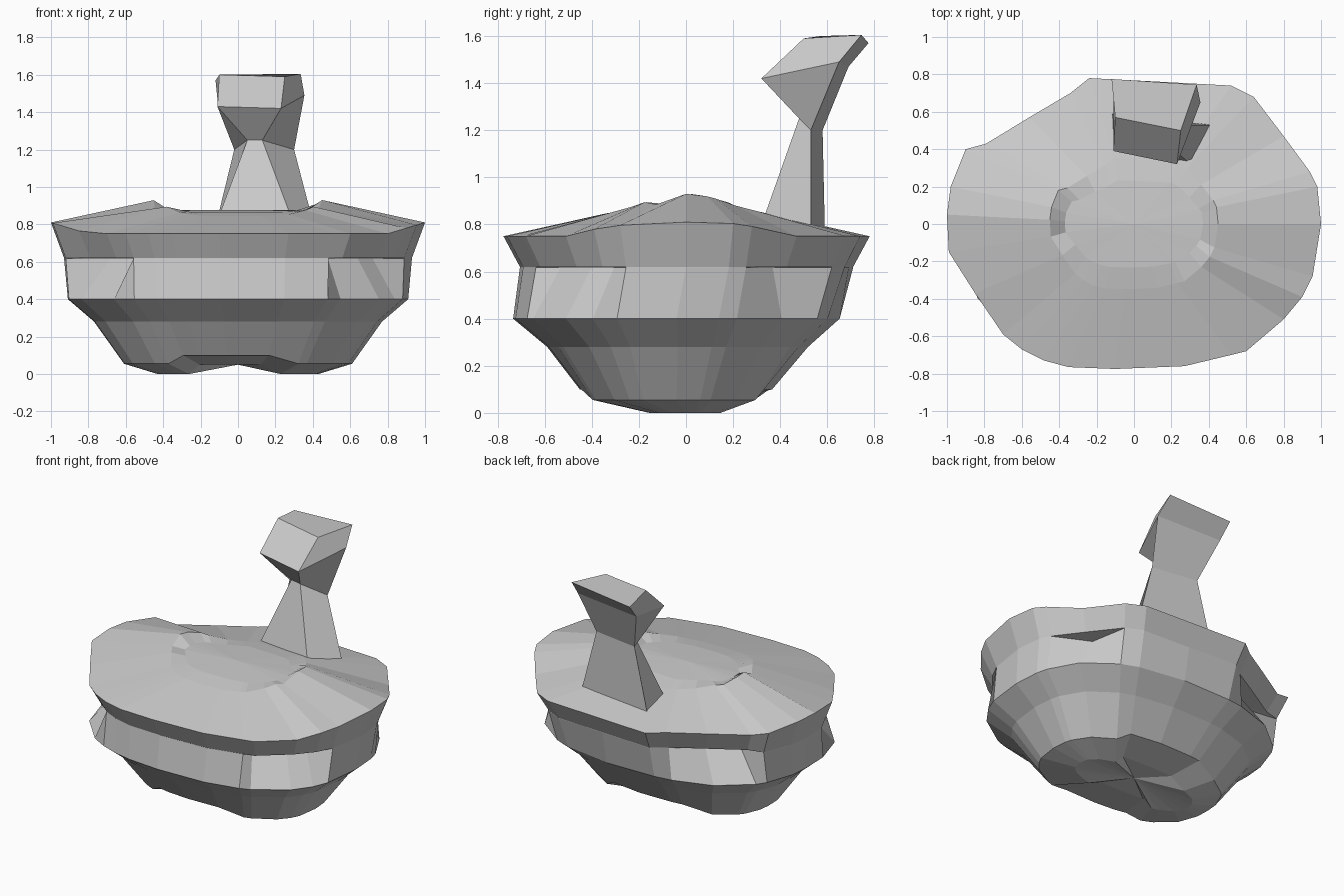
import bpy, bmesh, math

if "Cube" in bpy.data.objects:
    bpy.data.objects.remove(bpy.data.objects["Cube"])

grey = bpy.data.materials.new("plain_grey")
grey.diffuse_color = (0.6, 0.6, 0.6, 1)
grey.use_nodes = True
grey.node_tree.nodes["Principled BSDF"].inputs["Base Color"].default_value = grey.diffuse_color


def loft(name, rings, tip_low=None, tip_high=None):
    """Bridge rings of equal length; close the ends with a fan or a flat cap."""
    bm = bmesh.new()
    vs = [[bm.verts.new(p) for p in r] for r in rings]
    n = len(vs[0])
    for a, b in zip(vs, vs[1:]):
        for i in range(n):
            j = (i + 1) % n
            bm.faces.new((a[i], a[j], b[j], b[i]))
    for ring, tip in ((vs[0], tip_low), (vs[-1], tip_high)):
        if tip:
            t = bm.verts.new(tip)
            for i in range(n):
                bm.faces.new((ring[i], ring[(i + 1) % n], t))
        else:
            bm.faces.new(ring)
    bmesh.ops.recalc_face_normals(bm, faces=bm.faces)
    me = bpy.data.meshes.new(name)
    bm.to_mesh(me)
    bm.free()
    me.materials.append(grey)
    ob = bpy.data.objects.new(name, me)
    bpy.context.collection.objects.link(ob)
    return ob


# irregular outline of the rim, seen from above
outline = [(-.1, -.775), (.27, -.76), (.52, -.70), (.6, -.68), (.8, -.51), (.9, -.39),
           (.955, -.28), (1, 0), (.98, .2), (.94, .28), (.8, .47), (.64, .68),
           (.52, .74), (.15, .76), (-.24, .78), (-.34, .7), (-.56, .57), (-.79, .43),
           (-.9, .4), (-.98, .2), (-1, .05), (-.99, -.15), (-.85, -.37), (-.7, -.59),
           (-.6, -.67), (-.48, -.73), (-.35, -.765)]
recessed = {3, 4, 5, 10, 16, 17, 22, 23}


def oval(hx, hy, cy, z, n=2.5):
    """Rounded ring whose points line up with the rim outline."""
    ring = []
    for x, y in outline:
        t = math.atan2(y / .78, x)
        c, s = math.cos(t), math.sin(t)
        r = (abs(c) ** n + abs(s) ** n) ** (-1 / n)
        ring.append((hx * c * r, cy + hy * s * r, z))
    return ring


def scaled(sx, sy, zf):
    return [(x * sx, y * sy, zf(x, y)) for x, y in outline]


def side(x, y):
    """1 toward the left and right ends, 0 at front and back."""
    return (abs(x) / math.hypot(x, y / .78)) ** 4


# underside: two shallow feet with an arch between them
feet = [(x, y, .05 if abs(x) < .22 else 0) for x, y, z in oval(.43, .17, 0, 0)]
base = [(x, y * 1.05, .1) if abs(x) < .32 else (x, y, z)
        for x, y, z in oval(.61, .39, -.04, .055)]
# middle band with corner recesses under an overhanging lip
lip = scaled(.93, .91, lambda x, y: .62)
inner_lip = [(x * (.86 if i in recessed else 1), y * (.86 if i in recessed else 1), .618)
             for i, (x, y, z) in enumerate(lip)]
rim = scaled(1, 1, lambda x, y: .75 + .06 * max(0, (abs(x) - .8) / .2))
# raised side lips around the nearly flat middle of the top
crest = scaled(.45, .45, lambda x, y: .845 + .085 * side(x, y))
dip = scaled(.37, .3, lambda x, y: .865 + .01 * side(x, y))
for i in (6, 21):
    x, y, z = crest[i]
    crest[i] = (x, y, .885)

loft("body", [feet, base, oval(.77, .555, -.035, .28), oval(.91, .695, -.04, .4),
              inner_lip, lip, rim, crest, dip],
     tip_low=(0, 0, .05), tip_high=(0, 0, .878))

# column with a narrow waist and a tilted head
loft("column_and_head", [
    [(-.13, .38, .77), (.31, .31, .77), (.415, .53, .76), (-.13, .59, .75)],
    [(.05, .50, 1.25), (.13, .48, 1.25), (.30, .53, 1.2), (-.02, .58, 1.2)],
    [(-.11, .39, 1.43), (.23, .32, 1.42), (.355, .65, 1.49), (-.11, .69, 1.47)],
    [(-.10, .57, 1.6), (.25, .5, 1.59), (.335, .745, 1.605), (-.12, .775, 1.57)]])
